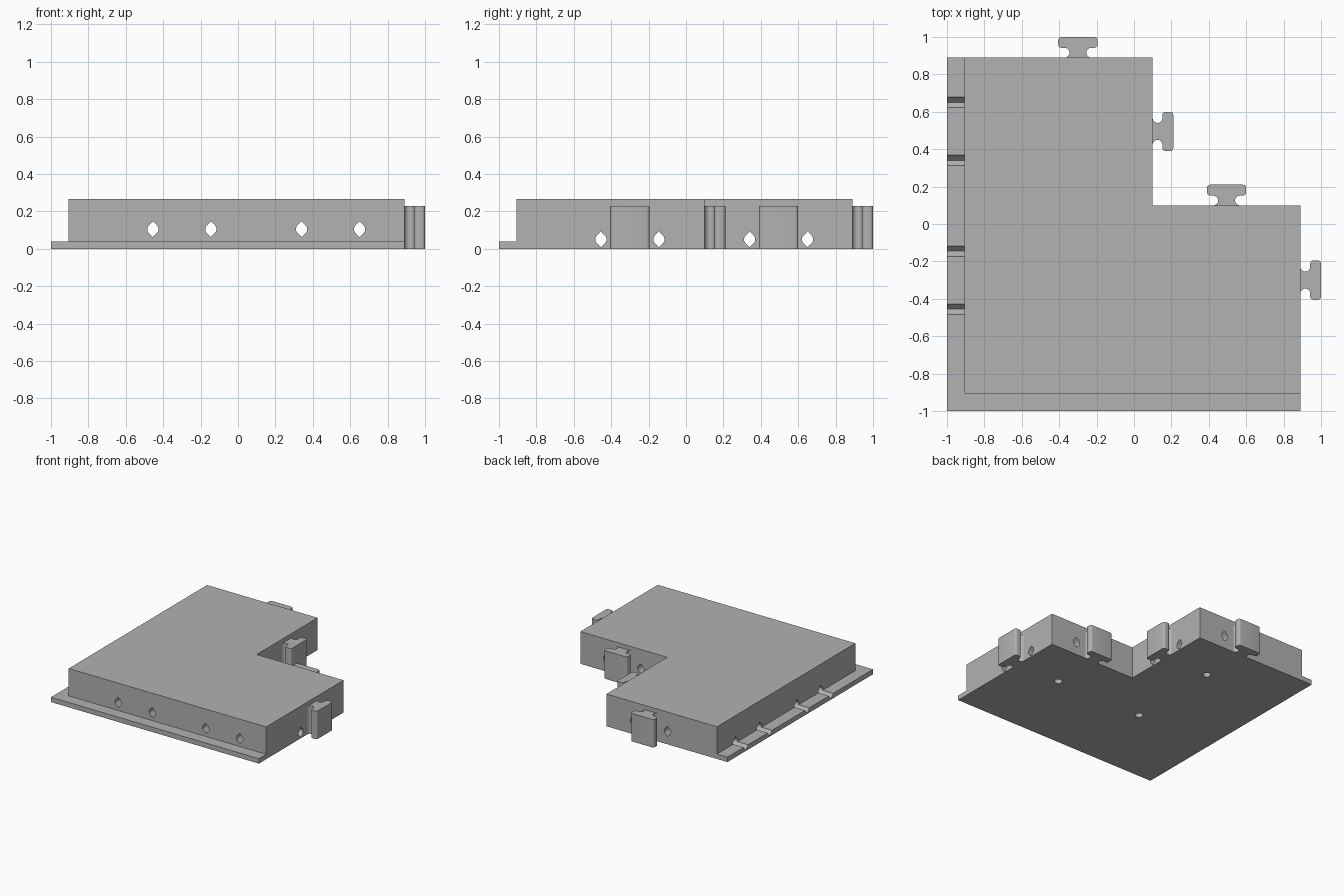
import bpy, bmesh, math
from mathutils import Matrix, Vector

cube = bpy.data.objects.get("Cube")
if cube:
    bpy.data.objects.remove(cube, do_unlink=True)

grey = bpy.data.materials.new("plain_grey")
grey.use_nodes = True
colour = (0.445, 0.445, 0.445, 1)
grey.diffuse_color = colour
grey.node_tree.nodes["Principled BSDF"].inputs["Base Color"].default_value = colour

EDGE, INNER, STEP = 0.89, 0.1, -0.905
CELLS = (-0.3, 0.495)                 # centres of the square cells on both axes
TUNNELS = [c + s * 0.155 for c in CELLS for s in (-1, 1)]


def arc(cx, cy, r, start, end, steps=8):
    angles = [math.radians(start + (end - start) * i / steps) for i in range(steps + 1)]
    return [(cx + r * math.cos(a), cy + r * math.sin(a)) for a in angles]


def add_prism(bm, outline, height, matrix):
    """Extrude a flat outline along its local z, then place it."""
    verts = [bm.verts.new(matrix @ Vector((x, y, 0))) for x, y in outline]
    face = bm.faces.new(verts)
    new = bmesh.ops.extrude_face_region(bm, geom=[face])["geom"]
    move = matrix.to_3x3() @ Vector((0, 0, height))
    bmesh.ops.translate(bm, vec=move, verts=[g for g in new if isinstance(g, bmesh.types.BMVert)])


def make(name, prisms):
    bm = bmesh.new()
    for outline, height, matrix in prisms:
        add_prism(bm, outline, height, matrix)
    bmesh.ops.recalc_face_normals(bm, faces=bm.faces)
    mesh = bpy.data.meshes.new(name)
    bm.to_mesh(mesh)
    bm.free()
    mesh.materials.append(grey)
    obj = bpy.data.objects.new(name, mesh)
    bpy.context.collection.objects.link(obj)
    return obj


def smooth(obj):
    bpy.ops.object.select_all(action="DESELECT")
    obj.select_set(True)
    bpy.context.view_layer.objects.active = obj
    bpy.ops.object.shade_smooth_by_angle(angle=math.radians(35))


def at(x, y, z=0):
    return Matrix.Translation((x, y, z))


# L-shaped tile with a low ledge along the front and left
body = make("tile_body", [([(-1, -1), (EDGE, -1), (EDGE, INNER), (INNER, INNER),
                            (INNER, EDGE), (-1, EDGE)], 0.265, at(0, 0))])
ledge = make("ledge_cutter", [([(-1.1, -1.1), (1, -1.1), (1, STEP), (STEP, STEP),
                                (STEP, 1), (-1.1, 1)], 1, at(0, 0, 0.04))])

# Tunnels: round sides with a point above and below
R = 0.03
tip = R * math.sqrt(2)
hole = arc(0, 0, R, -45, 45) + [(0, tip)] + arc(0, 0, R, 135, 225) + [(0, -tip)]
along_y = Matrix.Rotation(math.radians(90), 4, "X")
along_x = Matrix.Rotation(math.radians(90), 4, "Z") @ along_y
cross_tunnels = make("cross_tunnel_cutter", [(hole, 2.4, at(-1.2, p, 0.05) @ along_x) for p in TUNNELS])
long_tunnels = make("long_tunnel_cutter", [(hole, 2.4, at(p, 1.2, 0.105) @ along_y) for p in TUNNELS])

# Blind round pockets underneath, one in each cell
a, b = CELLS
circle = arc(0, 0, R, 0, 345, 23)
pockets = make("pocket_cutter", [(circle, 0.2, at(x, y, -0.1)) for x, y in ((a, a), (b, a), (a, b))])

cutters = (ledge, cross_tunnels, long_tunnels, pockets)
for cutter in cutters:
    cutter.hide_render = True
    mod = body.modifiers.new(cutter.name, "BOOLEAN")
    mod.operation, mod.solver, mod.object = "DIFFERENCE", "EXACT", cutter
graph = bpy.context.evaluated_depsgraph_get()
cut_mesh = bpy.data.meshes.new_from_object(body.evaluated_get(graph))
body.modifiers.clear()
body.data = cut_mesh
for cutter in cutters:
    bpy.data.objects.remove(cutter, do_unlink=True)
smooth(body)

# Mushroom-shaped connectors on the back and right edges
half = (arc(0.071, 0.026, 0.026, 270, 90) + arc(0.088, 0.069, 0.017, -90, 0, 5)
        + arc(0.088, 0.093, 0.017, 0, 90, 5))
half[0] = (half[0][0], -0.002)        # root sunk slightly into the wall
profile = half + [(-x, y) for x, y in reversed(half)]
turn = Matrix.Rotation(math.radians(-90), 4, "Z")
places = {
    "back_connector": at(a, EDGE),
    "inner_back_connector": at(b, INNER),
    "right_connector": at(EDGE, a) @ turn,
    "inner_right_connector": at(INNER, b) @ turn,
}
for name, place in places.items():
    smooth(make(name, [(profile, 0.23, place)]))
